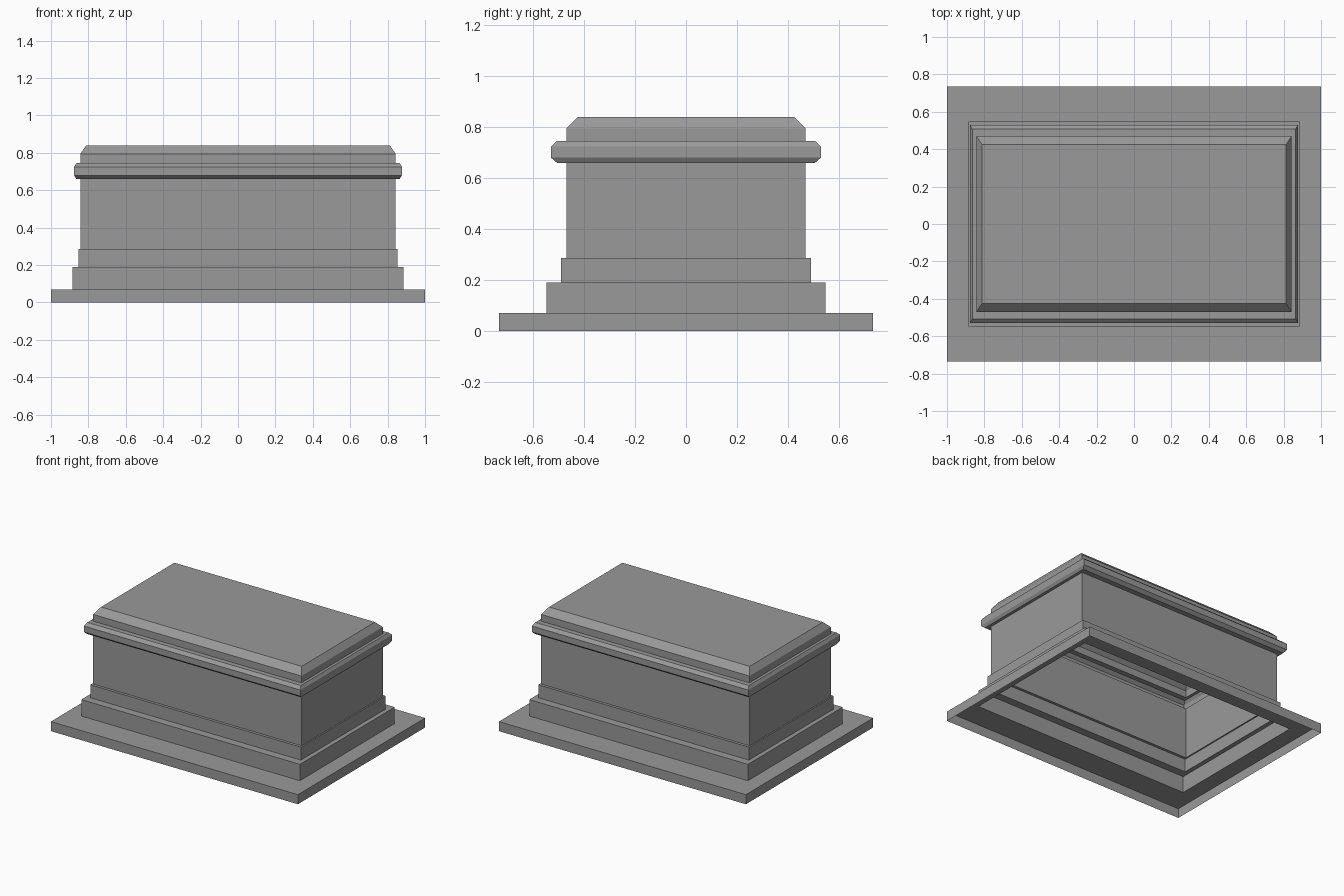
import bpy
import bmesh

cube = bpy.data.objects.get("Cube")
if cube:
    bpy.data.objects.remove(cube, do_unlink=True)

stone = bpy.data.materials.new("grey_stone")
stone.use_nodes = True
GREY = (0.32, 0.32, 0.32, 1.0)
stone.diffuse_color = GREY
stone.node_tree.nodes["Principled BSDF"].inputs["Base Color"].default_value = GREY


def shell(name, profile, closed_top=False):
    """Thin rectangular shell through rings of (half width, half depth, height)."""
    bm = bmesh.new()
    rings = []
    for hx, hy, z in profile:
        corners = ((-hx, -hy), (hx, -hy), (hx, hy), (-hx, hy))
        rings.append([bm.verts.new((x, y, z)) for x, y in corners])
    for low, high in zip(rings, rings[1:]):
        for i in range(4):
            j = (i + 1) % 4
            bm.faces.new((low[i], low[j], high[j], high[i]))
    if closed_top:
        bm.faces.new(rings[-1])
    mesh = bpy.data.meshes.new(name)
    bm.to_mesh(mesh)
    bm.free()
    mesh.materials.append(stone)
    obj = bpy.data.objects.new(name, mesh)
    bpy.context.collection.objects.link(obj)
    return obj


# Half width and half depth of each level
BASE = (1.0, 0.735)
STEP = (0.885, 0.548)
UPPER_STEP = (0.853, 0.49)
BODY = (0.843, 0.47)
RIM_EDGE = (0.864, 0.507)
RIM = (0.877, 0.53)
TOP = (0.812, 0.424)

# Hollow plinth with two steps, open underneath
shell("base_slab", [(*BASE, 0), (*BASE, 0.07), (*STEP, 0.07)])
shell("lower_step", [(*STEP, 0.07), (*STEP, 0.19), (*UPPER_STEP, 0.19)])
shell("upper_step", [(*UPPER_STEP, 0.19), (*UPPER_STEP, 0.285), (*BODY, 0.285)])

# Main walls
shell("body", [(*BODY, 0.285), (*BODY, 0.66)])

# Projecting rim with chamfered edges
shell("rim_moulding", [(*BODY, 0.66), (*RIM_EDGE, 0.66), (*RIM, 0.68),
                       (*RIM, 0.724), (*RIM_EDGE, 0.745), (*BODY, 0.745)])

# Bevelled lid
shell("cap", [(*BODY, 0.745), (*BODY, 0.795), (*TOP, 0.84)], closed_top=True)
